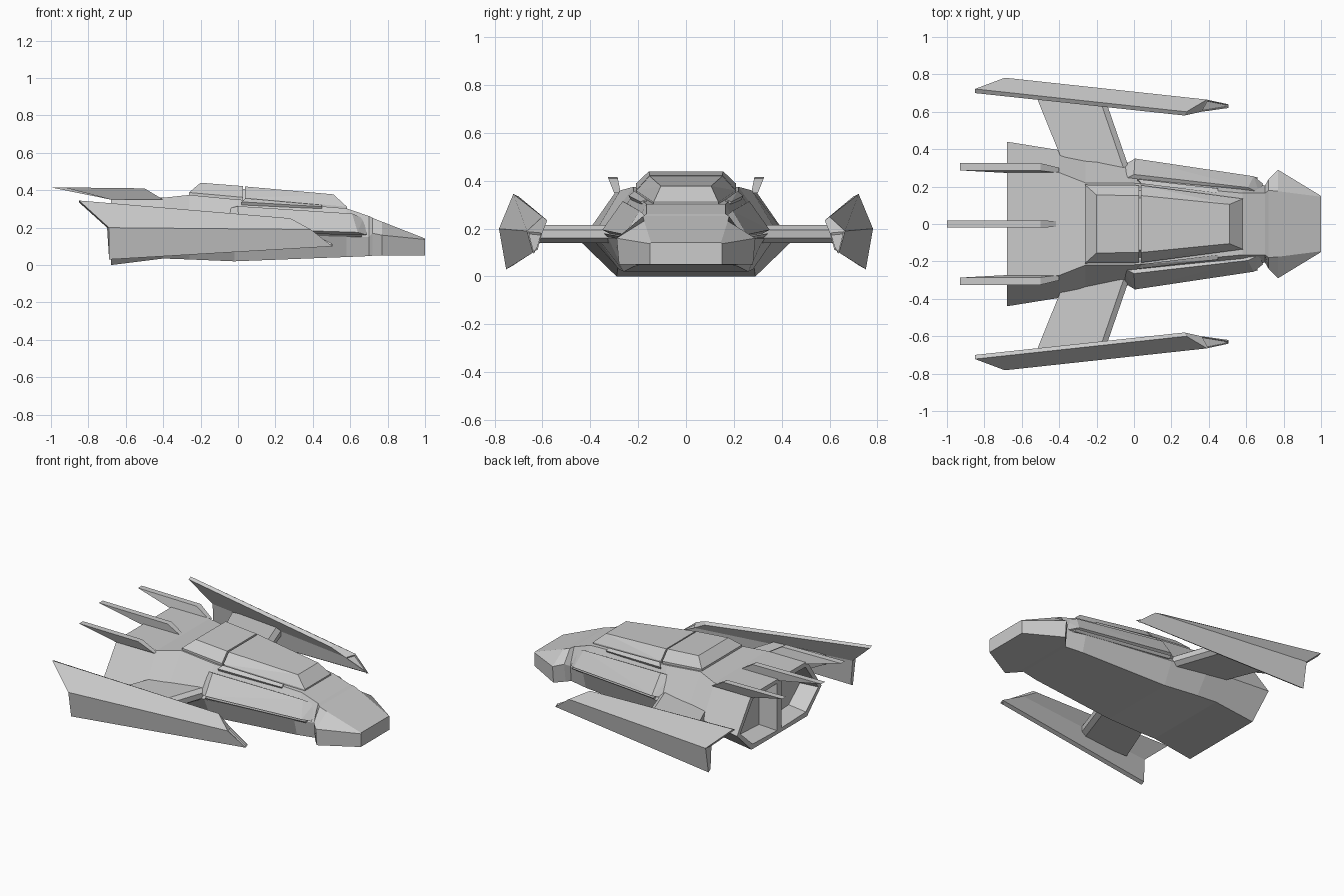
import bpy, bmesh


def finish(bm, name):
    bmesh.ops.recalc_face_normals(bm, faces=bm.faces[:])
    me = bpy.data.meshes.new(name)
    bm.to_mesh(me)
    bm.free()
    ob = bpy.data.objects.new(name, me)
    bpy.context.collection.objects.link(ob)
    return ob


def mirror(ob):
    ob.modifiers.new("mirror", 'MIRROR').use_axis = (False, True, False)
    ob.modifiers["mirror"].use_mirror_merge = False
    return ob


def solid(name, pts):
    """Convex block through the given corner points."""
    bm = bmesh.new()
    for p in pts:
        bm.verts.new(p)
    bmesh.ops.convex_hull(bm, input=bm.verts[:])
    bmesh.ops.dissolve_limit(bm, angle_limit=0.02, verts=bm.verts[:], edges=bm.edges[:])
    return finish(bm, name)


def both(pts):
    return pts + [(x, -y, z) for x, y, z in pts]


def bridge(bm, a, b):
    n = len(a)
    for i in range(n):
        bm.faces.new((a[i], a[(i + 1) % n], b[(i + 1) % n], b[i]))


# Hull: x, bottom (y, z), side (y, z), top (y, z)
sections = [
    (-0.68, 0.29, 0.00, 0.44, 0.145, 0.29, 0.36),
    (-0.40, 0.285, 0.035, 0.395, 0.16, 0.275, 0.36),
    (-0.26, 0.28, 0.03, 0.37, 0.16, 0.22, 0.375),
    (-0.02, 0.26, 0.02, 0.325, 0.16, 0.22, 0.352),
    (0.58, 0.215, 0.043, 0.245, 0.155, 0.165, 0.303),
    (0.70, 0.195, 0.048, 0.205, 0.15, 0.165, 0.262),
    (0.72, 0.225, 0.05, 0.24, 0.17, 0.18, 0.252),
    (0.77, 0.28, 0.05, 0.29, 0.16, 0.175, 0.232),
    (1.00, 0.15, 0.05, 0.15, 0.137, 0.146, 0.142),
]
bm = bmesh.new()
rings = []
for x, yb, zb, ys, zs, yt, zt in sections:
    loop = [(0, zb), (yb, zb), (ys, zs), (yt, zt), (0, zt), (-yt, zt), (-ys, zs), (-yb, zb)]
    rings.append([bm.verts.new((x, y, z)) for y, z in loop])
for a, b in zip(rings, rings[1:]):
    bridge(bm, a, b)
bm.faces.new(rings[-1])
r = rings[0]
exhausts = [bm.faces.new(r[0:5]), bm.faces.new(r[4:8] + [r[0]])]
bmesh.ops.recalc_face_normals(bm, faces=bm.faces[:])
# Twin recessed exhausts in the tail
bmesh.ops.inset_individual(bm, faces=exhausts, thickness=0.035, depth=0)
bmesh.ops.inset_individual(bm, faces=exhausts, thickness=0.02, depth=-0.12)
finish(bm, "hull")

# Canopy in two blocks with a narrow gap between
solid("canopy_rear", both([
    (-0.262, 0.21, 0.388), (-0.262, 0.21, 0.34), (-0.20, 0.155, 0.44),
    (0.028, 0.152, 0.422), (0.028, 0.207, 0.362), (0.028, 0.207, 0.32)]))
solid("canopy_front", both([
    (0.038, 0.152, 0.42), (0.038, 0.207, 0.36), (0.038, 0.207, 0.32),
    (0.51, 0.105, 0.378), (0.582, 0.135, 0.312), (0.582, 0.135, 0.28)]))
solid("canopy_core", both([
    (0.0, 0.14, 0.41), (0.06, 0.14, 0.405), (0.0, 0.19, 0.33), (0.06, 0.19, 0.33)]))

# Raised side panels with sloping ends
mirror(solid("side_panel", [
    (0.005, 0.35, 0.195), (0.0, 0.265, 0.315), (0.64, 0.255, 0.175), (0.61, 0.195, 0.275),
    (-0.06, 0.31, 0.18), (-0.06, 0.235, 0.30), (0.69, 0.215, 0.16), (0.67, 0.165, 0.25),
    (0.0, 0.30, 0.17), (0.64, 0.22, 0.16)]))
# Lower lip of the side panel
mirror(solid("panel_lip", [
    (0.0, 0.33, 0.165), (0.0, 0.345, 0.18), (0.0, 0.28, 0.18),
    (0.66, 0.235, 0.15), (0.66, 0.25, 0.163), (0.66, 0.20, 0.16)]))
# Slim wedge vents beside the canopy
mirror(solid("wedge_vent", [
    (0.02, 0.24, 0.338), (0.04, 0.215, 0.357), (0.02, 0.22, 0.30),
    (0.45, 0.165, 0.322), (0.45, 0.19, 0.312), (0.45, 0.17, 0.28)]))

# Wings with a chamfered leading edge
wing = []
for y, back, front in ((0.28, -0.36, -0.02), (0.70, -0.53, -0.165)):
    wing += [(back, y, 0.145), (back, y, 0.205), (front - 0.03, y, 0.215),
             (front, y, 0.195), (front, y, 0.16), (front - 0.03, y, 0.14)]
mirror(solid("wing", wing))

# Bent outrigger blades: outer top, middle, bottom, then inner bottom, middle, top
rear = [(-0.85, 0.722, 0.345), (-0.69, 0.782, 0.20), (-0.69, 0.752, 0.03),
        (-0.69, 0.73, 0.042), (-0.70, 0.735, 0.20), (-0.85, 0.70, 0.335)]
front = [(0.28, 0.60, 0.25), (0.39, 0.665, 0.19), (0.505, 0.64, 0.10),
         (0.505, 0.62, 0.113), (0.36, 0.60, 0.185), (0.27, 0.58, 0.235)]
bm = bmesh.new()
ra = [bm.verts.new(p) for p in rear]
fa = [bm.verts.new(p) for p in front]
bridge(bm, ra, fa)
for ring in (ra, fa):
    bm.faces.new((ring[0], ring[1], ring[4], ring[5]))
    nose = bm.faces.new((ring[1], ring[2], ring[3], ring[4]))
bmesh.ops.recalc_face_normals(bm, faces=bm.faces[:])
bmesh.ops.inset_individual(bm, faces=[nose], thickness=0.008, depth=0)
bmesh.ops.inset_individual(bm, faces=[nose], thickness=0.002, depth=-0.01)
mirror(finish(bm, "outrigger_blade"))


# Three swept tail fins
def tail_fin(name, y, tip, lean):
    pts = []
    for x, z, half in ((tip, 0.415, 0.02), (-0.50, 0.41, 0.02),
                       (-0.40, 0.35, 0.014), (-0.68, 0.35, 0.014)):
        dy = lean * (z - 0.35)
        pts += [(x, y + dy - half, z), (x, y + dy + half, z)]
    return solid(name, pts)


tail_fin("center_tail_fin", 0.0, -1.0, 0.0)
mirror(tail_fin("side_tail_fin", 0.287, -0.93, 0.3))
